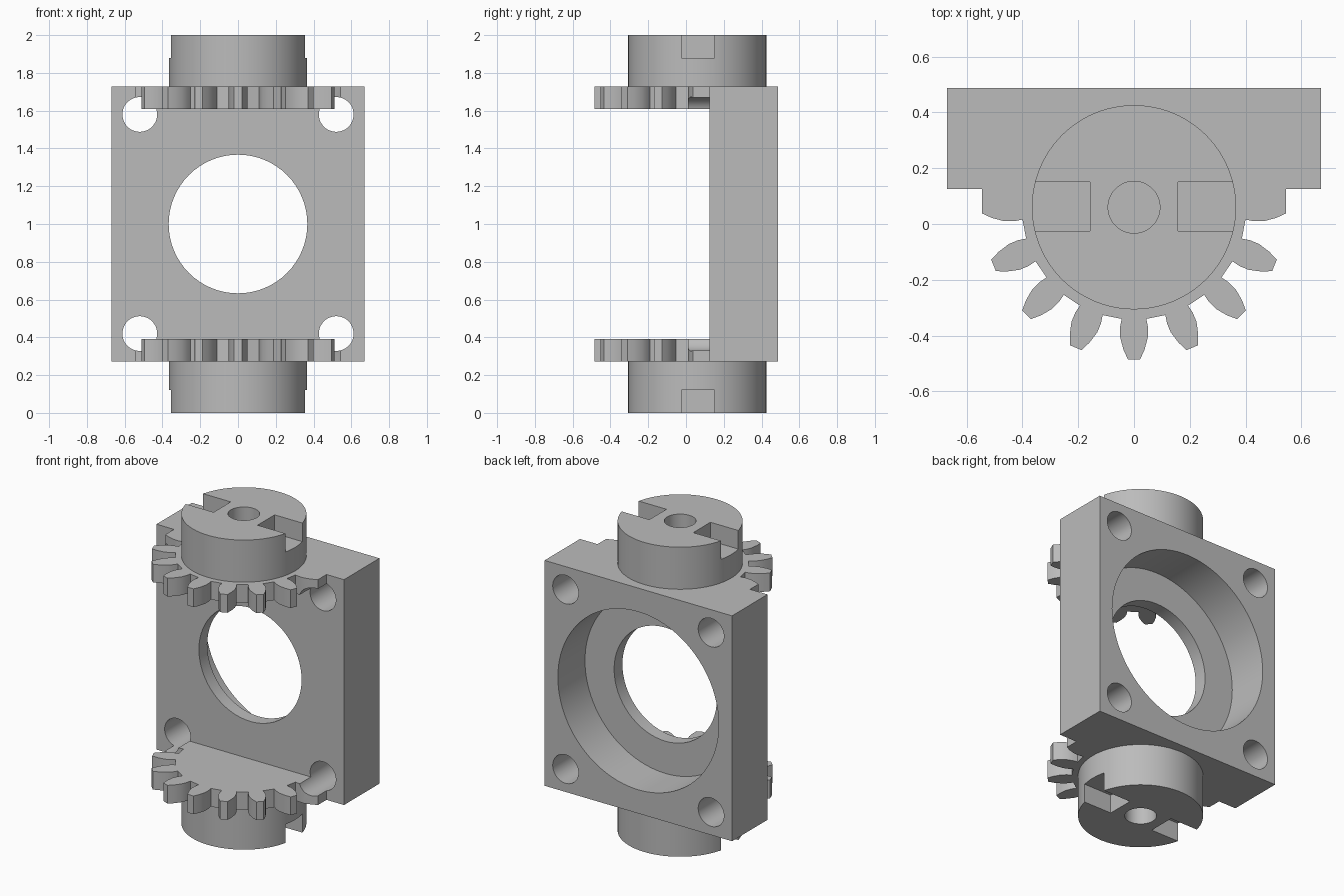
import bpy, bmesh, math
from mathutils import Matrix, Vector

cube = bpy.data.objects.get("Cube")
if cube:
    bpy.data.objects.remove(cube, do_unlink=True)

grey = bpy.data.materials.new("plain grey")
grey.use_nodes = True
COLOUR = (0.5, 0.5, 0.5, 1)
grey.diffuse_color = COLOUR
grey.node_tree.nodes["Principled BSDF"].inputs["Base Color"].default_value = COLOUR

AXIS_Y = 0.06            # shared axis of gears and bosses
MID = 1.0                # mirror height
PLATE_X, PLATE_FRONT, PLATE_BACK, PLATE_H = 0.67, 0.125, 0.487, 0.728
BOLT_X, BOLT_Z, BOLT_R = 0.52, 0.58, 0.092


def finish(name, bm):
    bmesh.ops.recalc_face_normals(bm, faces=bm.faces)
    mesh = bpy.data.meshes.new(name)
    bm.to_mesh(mesh)
    bm.free()
    mesh.materials.append(grey)
    obj = bpy.data.objects.new(name, mesh)
    bpy.context.collection.objects.link(obj)
    return obj


def box(name, low, high):
    low, high = Vector(low), Vector(high)
    bm = bmesh.new()
    bmesh.ops.create_cube(bm, size=1, matrix=Matrix.Translation((low + high) / 2)
                          @ Matrix.Diagonal((*(high - low), 1)))
    return finish(name, bm)


def cylinder(name, start, end, radius, sides=64):
    start, end = Vector(start), Vector(end)
    turn = (end - start).to_track_quat('Z', 'Y').to_matrix().to_4x4()
    bm = bmesh.new()
    bmesh.ops.create_cone(bm, cap_ends=True, segments=sides, radius1=radius, radius2=radius,
                          depth=(end - start).length,
                          matrix=Matrix.Translation((start + end) / 2) @ turn)
    return finish(name, bm)


def prism(name, outline, low, high):
    bm = bmesh.new()
    face = bm.faces.new([bm.verts.new((x, y, low)) for x, y in outline])
    top = bmesh.ops.extrude_face_region(bm, geom=[face])["geom"]
    bmesh.ops.translate(bm, vec=(0, 0, high - low),
                        verts=[v for v in top if isinstance(v, bmesh.types.BMVert)])
    return finish(name, bm)


def activate(obj):
    bpy.ops.object.select_all(action='DESELECT')
    obj.select_set(True)
    bpy.context.view_layer.objects.active = obj


def cut(obj, cutters):
    activate(obj)
    for cutter in cutters:
        mod = obj.modifiers.new("cut", 'BOOLEAN')
        mod.operation, mod.solver, mod.object = 'DIFFERENCE', 'EXACT', cutter
        bpy.ops.object.modifier_apply(modifier=mod.name)
        bpy.data.objects.remove(cutter, do_unlink=True)


def smooth(obj):
    activate(obj)
    bpy.ops.object.shade_smooth_by_angle(angle=math.radians(28))


def bolt_hole(sx, sz, front):
    z = MID + sz * BOLT_Z
    return cylinder("bolt_cutter", (sx * BOLT_X, front, z), (sx * BOLT_X, 0.6, z), BOLT_R, 48)


def gear_outline():
    # One tooth as (radius, half width) from root to tip
    flank = [(0.4, 0.044), (0.43, 0.05), (0.465, 0.05), (0.51, 0.038), (0.545, 0.022)]
    tooth = [(r, -w) for r, w in flank] + [(r, w) for r, w in reversed(flank)]
    points = []
    for k in range(-4, 5):
        a = math.radians(-90 + k * 22.5)
        part = tooth[5:] if k == -4 else tooth[:5] if k == 4 else tooth
        points += [(r * math.cos(a) - w * math.sin(a),
                    AXIS_Y + r * math.sin(a) + w * math.cos(a)) for r, w in part]
    return points + [(0.545, PLATE_FRONT), (-0.545, PLATE_FRONT)]


# Mounting plate with stepped bore and four bolt holes
plate = box("mounting_plate", (-PLATE_X, PLATE_FRONT, MID - PLATE_H),
            (PLATE_X, PLATE_BACK, MID + PLATE_H))
cutters = [cylinder("bore_cutter", (0, 0, MID), (0, 0.6, MID), 0.367),
           cylinder("recess_cutter", (0, 0.21, MID), (0, 0.6, MID), 0.575, 96)]
cutters += [bolt_hole(sx, sz, 0) for sx in (-1, 1) for sz in (-1, 1)]
cut(plate, cutters)
smooth(plate)

# Half gear and slotted boss at each end
for side, s in (("upper", 1), ("lower", -1)):
    heights = sorted((MID + s * 0.61, MID + s * PLATE_H))
    gear = prism(side + "_half_gear", gear_outline(), *heights)
    cut(gear, [bolt_hole(sx, s, 0.0) for sx in (-1, 1)])
    smooth(gear)

    end = MID + s
    boss = cylinder(side + "_boss", (0, AXIS_Y, MID + s * PLATE_H), (0, AXIS_Y, end), 0.366, 96)
    cutters = [cylinder("axle_cutter", (0, AXIS_Y, end - s * 0.25),
                        (0, AXIS_Y, end + s * 0.1), 0.093, 48)]
    low, high = sorted((end - s * 0.12, end + s * 0.1))
    for sx in (-1, 1):
        near, far = sorted((sx * 0.157, sx * 0.5))
        cutters.append(box("slot_cutter", (near, -0.025, low), (far, 0.15, high)))
    cut(boss, cutters)
    smooth(boss)
